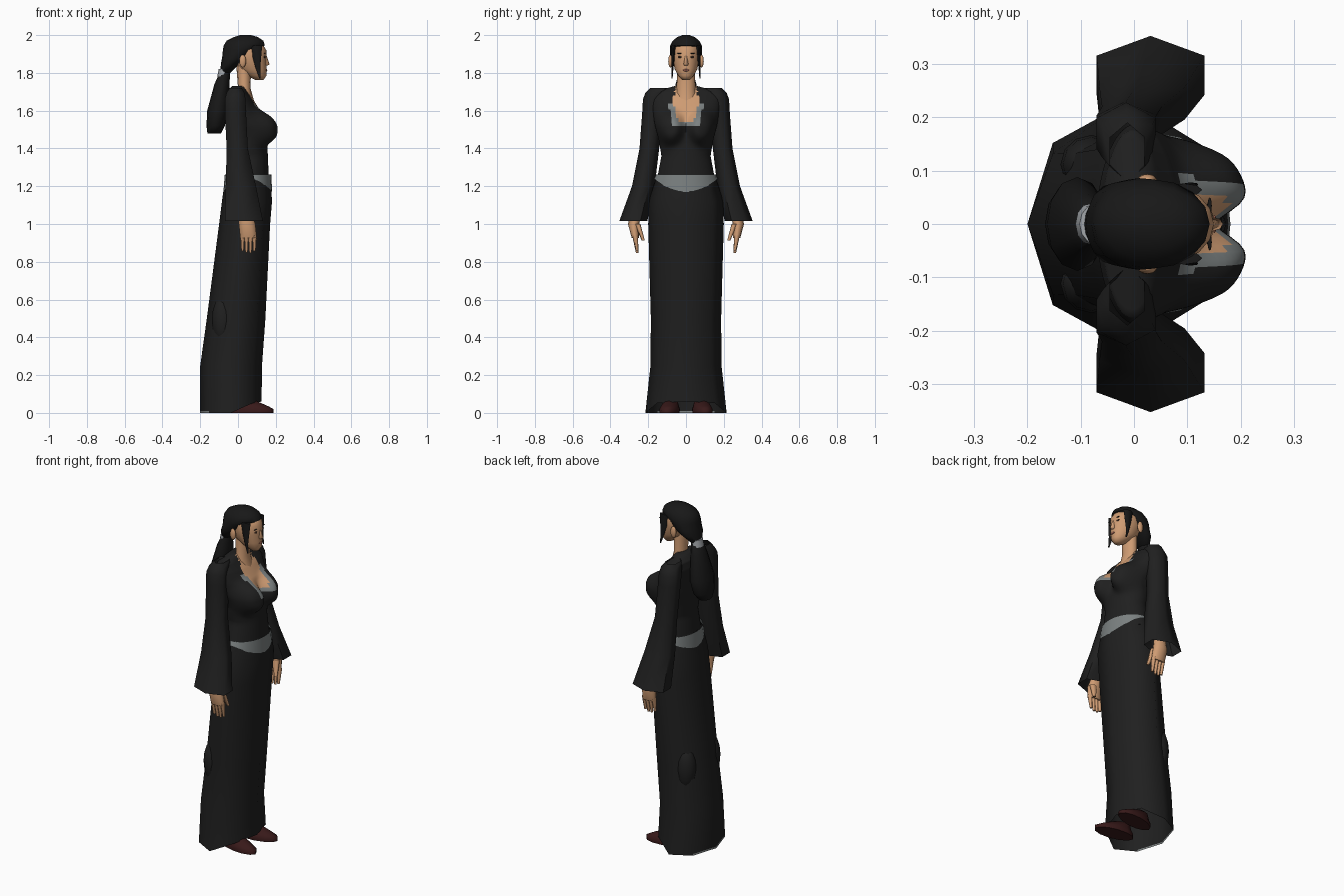
import bpy, bmesh, math

cube = bpy.data.objects.get("Cube")
if cube:
    bpy.data.objects.remove(cube, do_unlink=True)


def material(name, red, green, blue):
    result = bpy.data.materials.new(name)
    result.use_nodes = True
    colour = (red, green, blue, 1)
    result.diffuse_color = colour
    shader = result.node_tree.nodes["Principled BSDF"]
    shader.inputs["Base Color"].default_value = colour
    return result


cloth = material("black cloth", .014, .014, .014)
hair = material("black hair", .009, .009, .009)
skin = material("skin", .62, .33, .17)
grey = material("grey trim", .2, .22, .22)
silver = material("pale grey tie", .36, .38, .4)
leather = material("dark red leather", .04, .01, .01)
brown = material("dark brown", .06, .03, .02)
lip = material("lip", .36, .13, .09)
parts = []


def finish(name, bm, materials):
    bm.normal_update()
    mesh = bpy.data.meshes.new(name)
    bm.to_mesh(mesh)
    bm.free()
    for entry in materials:
        mesh.materials.append(entry)
    obj = bpy.data.objects.new(name, mesh)
    bpy.context.collection.objects.link(obj)
    parts.append(obj)
    return obj


def loft(name, sections, materials, sides=12, mirror=1, steps=1, caps=True,
         shape=None, paint=None):
    """Skin oval rings given as (height, back, front, half width, centre y)."""
    sections = [section if len(section) == 5 else (*section, 0) for section in sections]
    rows = [sections[0]]
    for low, high in zip(sections, sections[1:]):
        for step in range(1, steps + 1):
            rows.append([p + (q - p) * step / steps for p, q in zip(low, high)])
    bm = bmesh.new()
    rings = []
    # Six-sided tubes stand with flat faces to the front and back
    hexagonal = sides == 6
    turn = math.pi / sides if hexagonal else 0
    stretch = 1 / math.cos(turn)
    for height, back, front, width, centre in rows:
        ring = []
        for index in range(sides):
            angle = math.tau * index / sides + turn
            x = (back + front) / 2 + (front - back) / 2 * stretch * math.cos(angle)
            y = mirror * centre + width * math.sin(angle)
            ring.append(bm.verts.new((x, y, height)))
        rings.append(ring)
    for low, high in zip(rings, rings[1:]):
        for index in range(sides):
            follow = (index + 1) % sides
            bm.faces.new((low[index], low[follow], high[follow], high[index]))
    if caps:
        bm.faces.new(reversed(rings[0]))
        bm.faces.new(rings[-1])
    if shape:
        for vert in bm.verts:
            shape(vert.co)
    if paint:
        for face in bm.faces:
            face.material_index = paint(face.calc_center_median())
    return finish(name, bm, materials)


def blob(name, centre, radii, colour):
    bm = bmesh.new()
    bmesh.ops.create_uvsphere(bm, u_segments=12, v_segments=8, radius=1)
    for vert in bm.verts:
        vert.co = [middle + radius * along
                   for middle, radius, along in zip(centre, radii, vert.co)]
    return finish(name, bm, [colour])


# Long eight-sided skirt, hem raised over the feet, with a thin pale edge behind
def lift_hem(point):
    if point.z < .03:
        point.z += .06 * min(1, max(0, point.x / .09))


def hem_edge(centre):
    return int(centre.z < .006 and centre.x < -.15)


loft("skirt", [(0, -.2, .125, .215), (.01, -.2, .125, .214), (.25, -.2, .127, .188),
               (.5, -.165, .145, .186), (1, -.1, .17, .2), (1.12, -.085, .18, .197),
               (1.26, -.065, .172, .153)],
     [cloth, grey], sides=8, caps=False, shape=lift_hem, paint=hem_edge)


# Belt, narrow at the hips and dipping to a point in front and behind
def dip_belt(point):
    if point.z < 1.25:
        point.z -= .07 * (abs(point.x - .05) / .13) ** 2


loft("belt", [(1.24, -.077, .181, .169), (1.262, -.07, .176, .157)],
     [grey], sides=24, caps=False, shape=dip_belt)


# Bodice with bust, open neckline and trim
def swell_bust(point):
    if point.x > .03:
        across = (abs(point.y) - .088) / .07
        upward = (point.z - 1.51) / .085
        point.x += .072 * math.exp(-(across ** 2 + upward ** 2) ** 2)


def neckline(centre):
    black, bare, trim = range(3)
    if centre.x < .02 or centre.z < 1.52:
        return black
    rise = (centre.z - 1.53) / .11
    distance = abs(centre.y)
    if rise > 1:
        return bare if distance < .09 - .02 * rise else black
    if rise > .07 and distance < .038 + .03 * rise:
        return bare
    return trim if distance < .072 + .022 * rise else black


loft("bodice", [(1.2, -.06, .165, .16), (1.36, -.045, .158, .13), (1.44, -.055, .155, .143),
                (1.52, -.065, .145, .164), (1.6, -.07, .117, .178), (1.66, -.07, .08, .188),
                (1.7, -.06, .05, .175), (1.73, -.03, .035, .06)],
     [cloth, skin, grey], sides=80, steps=8, shape=swell_bust, paint=neckline)

# Neck and head
loft("neck", [(1.64, -.02, .088, .06), (1.72, 0, .066, .05), (1.85, -.01, .07, .045)], [skin])
loft("face", [(1.763, .09, .135, .02), (1.785, .05, .15, .042), (1.82, 0, .152, .06),
              (1.87, -.03, .15, .071), (1.92, -.04, .15, .075), (1.96, -.03, .125, .06)],
     [skin], sides=16)
loft("nose", [(1.838, .13, .157, .01), (1.846, .13, .167, .013), (1.89, .13, .152, .006)],
     [skin], sides=8)
blob("lips", (.151, 0, 1.814), (.004, .017, .006), lip)

# Hair cap, tie and ponytail
loft("hair_cap", [(1.8, -.095, -.04, .035), (1.85, -.09, .01, .076), (1.88, -.084, .06, .083),
                  (1.92, -.08, .1, .086), (1.945, -.076, .142, .084), (1.97, -.06, .134, .07),
                  (1.99, -.02, .105, .046), (2, .01, .07, .018)],
     [hair], sides=16)
loft("hair_tie", [(1.78, -.11, -.046, .04), (1.82, -.102, -.04, .038)], [silver])
loft("ponytail", [(1.48, -.162, -.09, .045), (1.52, -.167, -.07, .075), (1.6, -.163, -.05, .088),
                  (1.74, -.125, -.045, .055), (1.83, -.085, -.04, .03)], [hair])

for side, label in ((1, "left"), (-1, "right")):
    # Face details
    blob("eye_" + label, (.141, side * .032, 1.884), (.004, .012, .005), brown)
    blob("eyebrow_" + label, (.142, side * .034, 1.903), (.004, .016, .002), hair)
    blob("ear_" + label, (.025, side * .083, 1.862), (.018, .011, .034), skin)
    loft("forelock_" + label, [(1.77, .113, .12, .003, .074), (1.83, .092, .118, .006, .072),
                               (1.945, .06, .128, .012, .064)],
         [hair], sides=8, mirror=side)

    # Flared sleeve, open at the cuff
    loft("sleeve_" + label, [(1.015, -.07, .132, .074, .279), (1.2, -.065, .095, .06, .226),
                             (1.4, -.06, .052, .052, .194), (1.6, -.07, .042, .054, .177),
                             (1.66, -.07, .04, .058, .17), (1.695, -.06, .034, .06, .155),
                             (1.72, -.045, .02, .055, .135)],
         [cloth], sides=6, mirror=side, caps=False)

    # Hand with fingers and thumb
    loft("hand_" + label, [(1.15, 0, .05, .024, .245), (1, .004, .092, .03, .277),
                           (.925, .012, .1, .019, .268)], [skin], mirror=side)
    for finger in range(4):
        x = .024 + .021 * finger
        tip = .858 - .012 * math.sin(finger)
        loft(f"finger_{finger + 1}_{label}", [(tip, x - .006, x + .006, .007, .258),
                                             (.94, x - .011, x + .011, .015, .27)],
             [skin], sides=6, mirror=side)
    loft("thumb_" + label, [(.912, .084, .1, .008, .226), (1, .052, .092, .016, .257)],
         [skin], sides=6, mirror=side)

    # Calf pressing through the back of the skirt
    blob("calf_" + label, (-.08, side * .112, .49), (.058, .055, .13), cloth)

    # Broad shoe, toes turned slightly outward
    shoe = loft("shoe_" + label, [(0, -.13, .11, .05), (.02, -.13, .11, .053),
                                  (.036, -.12, .08, .046), (.07, -.11, 0, .034)], [leather])
    shoe.location = (.08, side * .088, 0)
    shoe.rotation_euler.z = side * math.radians(9)

# Smooth shading with sharp rims
bpy.ops.object.select_all(action="DESELECT")
for obj in parts:
    obj.select_set(True)
bpy.context.view_layer.objects.active = parts[0]
bpy.ops.object.shade_smooth_by_angle(angle=math.radians(70))
